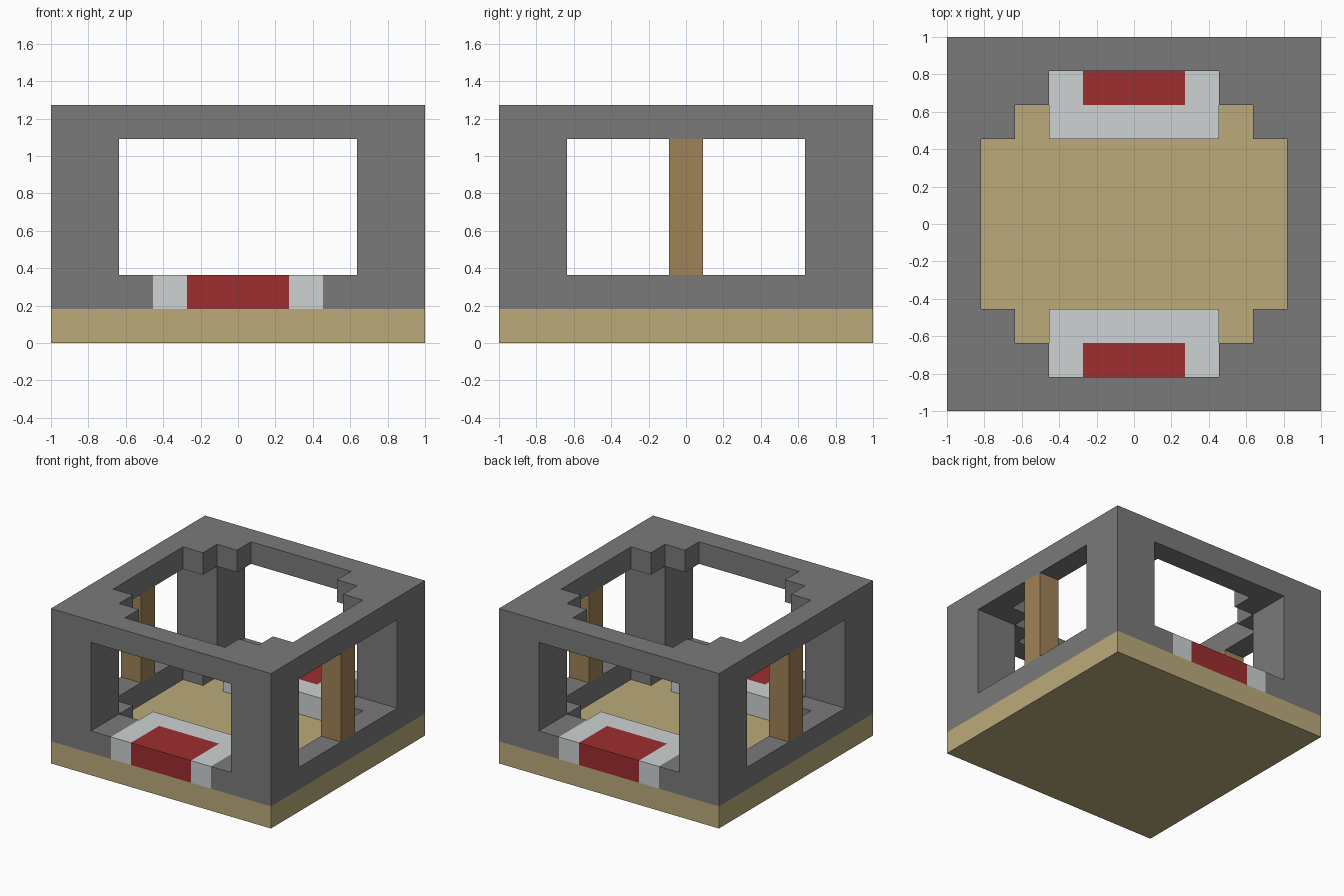
import bpy, bmesh
from mathutils import Vector

cube = bpy.data.objects.get("Cube")
if cube:
    bpy.data.objects.remove(cube)

N, LAYERS = 5, 7            # cells run from -N to N on both ground axes
U = 2 / (2 * N + 1)         # size of one building block


def material(name, rgb):
    """Flat material from an 8-bit sRGB colour."""
    lin = [((c / 255 + 0.055) / 1.055) ** 2.4 for c in rgb] + [1]
    m = bpy.data.materials.new(name)
    m.use_nodes = True
    m.diffuse_color = lin
    m.node_tree.nodes["Principled BSDF"].inputs["Base Color"].default_value = lin
    return m


sand = material("sand", (187, 171, 122))
stone = material("grey stone", (122, 122, 122))
pale = material("pale grey", (205, 210, 210))
red = material("red", (158, 46, 48))
wood = material("brown wood", (160, 130, 87))


def is_open(a, b):
    """Stepped round opening inside the walls and the roof."""
    return (a < 5 and b < 3) or (a < 4 and b < 4) or (a < 3 and b < 5)


# Each part: material, range of layers, rule on the distances |x| and |y|
PARTS = {
    "floor": (sand, range(0, 1), lambda a, b: True),
    "threshold_mat": (red, range(1, 2), lambda a, b: a < 2 and b > 3),
    "threshold_border": (pale, range(1, 2), lambda a, b: a < 3 and b > 2),
    "low_wall": (stone, range(1, 2), lambda a, b: not is_open(a, b)),
    "corner_pillars": (stone, range(2, 6), lambda a, b: a > 3 and b > 3),
    "side_posts": (wood, range(2, 6), lambda a, b: a == N and b == 0),
    "roof_ring": (stone, range(6, LAYERS), lambda a, b: not is_open(a, b)),
}

# Earlier parts claim their blocks first
owner = {}
span = range(-N, N + 1)
for name, (mat, layers, rule) in PARTS.items():
    for z in layers:
        for x in span:
            for y in span:
                if rule(abs(x), abs(y)):
                    owner.setdefault((x, y, z), name)


def block_faces(bm, cell):
    """Add the sides of one block that touch open air."""
    centre = Vector(cell) + Vector((0, 0, 0.5))
    for axis in range(3):
        for sign in (-1, 1):
            n, u, v = Vector(), Vector(), Vector()
            n[axis], u[(axis + 1) % 3], v[(axis + 2) % 3] = sign, sign, 1
            if tuple(int(c) for c in Vector(cell) + n) in owner:
                continue
            ring = (-u - v, u - v, u + v, v - u)
            bm.faces.new([bm.verts.new((centre + (n + r) / 2) * U) for r in ring])


# Build every part as one clean outer skin
for name, (mat, layers, rule) in PARTS.items():
    bm = bmesh.new()
    for cell, part in owner.items():
        if part == name:
            block_faces(bm, cell)
    bmesh.ops.remove_doubles(bm, verts=bm.verts, dist=U / 100)
    bmesh.ops.dissolve_limit(bm, angle_limit=0.01, verts=bm.verts, edges=bm.edges)
    mesh = bpy.data.meshes.new(name)
    bm.to_mesh(mesh)
    bm.free()
    mesh.materials.append(mat)
    bpy.context.collection.objects.link(bpy.data.objects.new(name, mesh))
